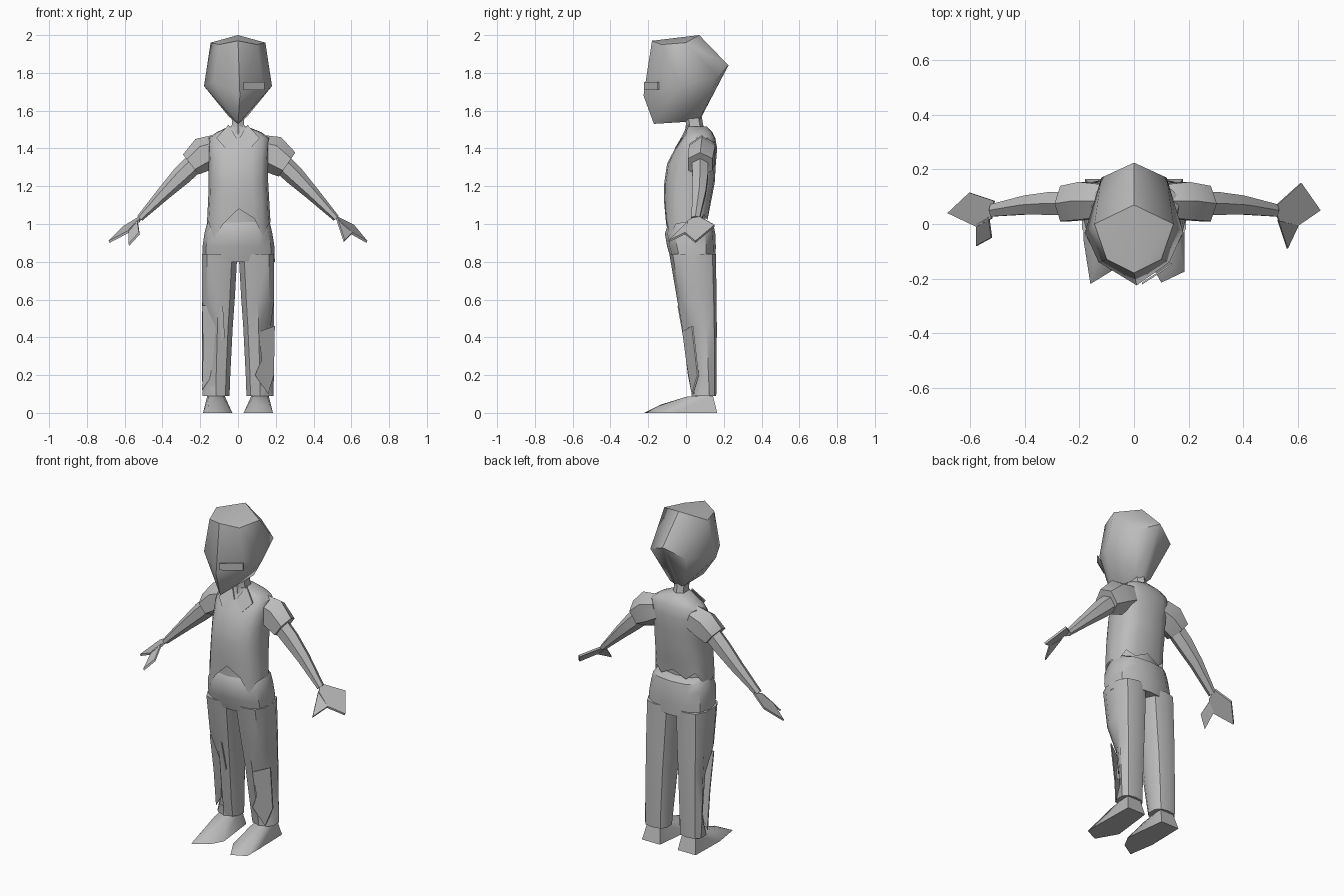
import bpy, bmesh, math
from mathutils import Vector

grey = bpy.data.materials.new("plain_grey")
grey.diffuse_color = (0.5, 0.5, 0.5, 1)


def finish(name, bm, angle=40):
    bmesh.ops.remove_doubles(bm, verts=bm.verts, dist=0.0005)
    bmesh.ops.recalc_face_normals(bm, faces=bm.faces)
    me = bpy.data.meshes.new(name)
    bm.to_mesh(me)
    bm.free()
    ob = bpy.data.objects.new(name, me)
    bpy.context.collection.objects.link(ob)
    me.materials.append(grey)
    bpy.ops.object.select_all(action='DESELECT')
    ob.select_set(True)
    bpy.context.view_layer.objects.active = ob
    bpy.ops.object.shade_smooth_by_angle(angle=math.radians(angle))
    return ob


def hull(name, points, angle=50):
    bm = bmesh.new()
    for p in points:
        bm.verts.new(p)
    bmesh.ops.convex_hull(bm, input=bm.verts)
    return finish(name, bm, angle)


def loft(name, rings, cap_start=True, cap_end=True, angle=40):
    bm = bmesh.new()
    vs = [[bm.verts.new(p) for p in r] for r in rings]
    n = len(vs[0])
    for a, b in zip(vs, vs[1:]):
        for i in range(n):
            j = (i + 1) % n
            bm.faces.new((a[i], a[j], b[j], b[i]))
    if cap_start:
        bm.faces.new(vs[0])
    if cap_end:
        bm.faces.new(vs[-1])
    return finish(name, bm, angle)


def plate(name, points, thick=0.008, push=(0, 1, 0)):
    push = Vector(push) * thick
    a = [Vector(p) for p in points]
    return loft(name, [a, [p + push for p in a]])


def level(z, x0, x1, y0, y1, n=10, power=0.75):
    """Rounded box ring at height z, starting at the front."""
    out = []
    for i in range(n):
        t = 2 * math.pi * i / n - math.pi / 2
        c, s = math.cos(t), math.sin(t)
        c, s = (math.copysign(abs(v) ** power, v) for v in (c, s))
        out.append(Vector(((x0 + x1) / 2 + c * (x1 - x0) / 2,
                           (y0 + y1) / 2 + s * (y1 - y0) / 2, z)))
    return out


def limb(name, side, stations, n=6):
    """Tube along x/z stations of (x, y, z, depth radius, normal radius)."""
    rings = []
    for i, (x, y, z, ry, rn) in enumerate(stations):
        a, b = stations[max(i - 1, 0)], stations[min(i + 1, len(stations) - 1)]
        d = Vector((b[0] - a[0], 0, b[2] - a[2])).normalized()
        nrm = Vector((-d.z, 0, d.x))
        ring = []
        for k in range(n):
            t = 2 * math.pi * (k + 0.5) / n
            p = Vector((x, y, z)) + nrm * rn * math.sin(t) + Vector((0, ry * math.cos(t), 0))
            ring.append(Vector((p.x * side, p.y, p.z)))
        rings.append(ring)
    return loft(name, rings)


# Head: faceted block with a front ridge and pointed chin
head = [(0, -0.18, 1.97), (0.01, -0.225, 1.68), (0, -0.17, 1.53),
        (0, 0.07, 1.545), (0, 0.07, 2.0), (0, 0.225, 1.84)]
for s in (-1, 1):
    head += [(s * 0.145, 0.0, 1.96), (s * 0.18, -0.03, 1.73), (s * 0.12, 0.17, 1.78),
             (s * 0.13, -0.14, 1.75), (s * 0.10, -0.13, 1.95), (s * 0.05, 0.08, 1.57)]
hull("head", head)

# Small bar across one side of the face
plate("face_bar", [(0.03, -0.222, 1.71), (0.14, -0.150, 1.71),
                   (0.14, -0.150, 1.752), (0.03, -0.222, 1.752)])

# Neck
loft("neck", [level(1.46, -0.055, 0.055, -0.01, 0.11, 6),
              level(1.53, -0.035, 0.035, 0.0, 0.09, 6),
              level(1.59, -0.04, 0.04, -0.01, 0.08, 6)])

# Shirt with ragged hem, height given per hem corner from the front round
hem = [1.08, 1.03, 0.935, 1.0, 1.01, 0.99, 1.05, 1.02,
       1.06, 1.02, 1.06, 1.0, 0.99, 1.01, 0.92, 1.0]
bottom = level(1.0, -0.165, 0.172, -0.112, 0.12, 16)
for p, z in zip(bottom, hem):
    p.z = z
loft("shirt", [bottom,
               level(1.13, -0.158, 0.165, -0.117, 0.135, 16),
               level(1.22, -0.155, 0.16, -0.115, 0.152, 16),
               level(1.32, -0.155, 0.16, -0.10, 0.158, 16),
               level(1.40, -0.16, 0.165, -0.058, 0.165, 16),
               level(1.455, -0.155, 0.165, -0.02, 0.155, 16),
               level(1.485, -0.115, 0.125, 0.0, 0.14, 16),
               level(1.515, -0.05, 0.05, 0.0, 0.11, 16)], cap_start=False)
loft("belly", [level(0.98, -0.15, 0.15, -0.09, 0.10),
               level(1.15, -0.14, 0.14, -0.095, 0.11)])

# Collar flaps
for s, n in ((-1, "left"), (1, "right")):
    plate(n + "_collar", [(s * 0.005, -0.03, 1.45), (s * 0.065, -0.06, 1.40),
                          (s * 0.115, -0.025, 1.455), (s * 0.05, 0.01, 1.525)])

# Trousers: hips and two straight legs
loft("hips", [level(0.80, -0.19, 0.195, -0.075, 0.155, 12),
              level(0.88, -0.188, 0.193, -0.10, 0.158, 12),
              level(0.95, -0.178, 0.182, -0.112, 0.155, 12),
              level(1.0, -0.165, 0.17, -0.095, 0.145, 12),
              level(1.025, -0.15, 0.155, -0.08, 0.10, 12)])
leg_rows = [(0.09, 0.042, 0.19, 0.035, 0.16), (0.20, 0.038, 0.193, 0.015, 0.162),
            (0.45, 0.025, 0.193, -0.02, 0.163), (0.60, 0.014, 0.195, -0.047, 0.162),
            (0.84, 0.0, 0.195, -0.088, 0.158)]
for s, n in ((-1, "left"), (1, "right")):
    rings = []
    for z, a, b, y0, y1 in leg_rows:
        ring = level(z, a, b, y0, y1, 10)
        # Torn lower leg: the outer front corners sink in
        if z in (0.20, 0.45):
            for k in (1, 2):
                ring[k] += Vector((-0.018, 0.03, 0))
        rings.append([Vector((p.x * s, p.y, p.z)) for p in ring])
    loft(n + "_leg", rings)

# Loose torn cloth pieces on the outer shins
plate("left_torn_flap", [(-0.19, 0.0, 0.57), (-0.08, -0.045, 0.565),
                         (-0.07, -0.015, 0.40), (-0.12, 0.01, 0.34), (-0.185, 0.03, 0.35)])
plate("left_torn_strip", [(-0.185, 0.03, 0.35), (-0.12, 0.01, 0.34),
                          (-0.15, 0.05, 0.18), (-0.19, 0.06, 0.12)])
plate("right_torn_flap", [(0.195, 0.03, 0.46), (0.11, -0.02, 0.43),
                          (0.125, 0.0, 0.28), (0.09, 0.01, 0.20), (0.16, 0.03, 0.10), (0.19, 0.06, 0.2)])

# Shoes: low wedges with a pointed toe and a short ankle
for s, n, toe in ((-1, "left", [(0.16, -0.22), (0.07, -0.165)]),
                  (1, "right", [(0.185, -0.175), (0.10, -0.215)])):
    sole = [(s * x, y, 0) for x, y in toe + [(0.185, -0.06), (0.03, -0.09),
                                             (0.18, 0.165), (0.06, 0.165)]]
    top = [(s * x, y, z) for x, y, z in ((0.15, -0.15, 0.035), (0.10, -0.13, 0.045),
           (0.155, 0.0, 0.085), (0.08, 0.0, 0.085), (0.16, 0.14, 0.10), (0.075, 0.14, 0.10))]
    hull(n + "_shoe", sole + top)
    loft(n + "_ankle", [level(z, *sorted((s * 0.07, s * 0.165)), 0.03, 0.14, 6)
                        for z in (0.04, 0.14)])

# Sleeves and tapering arms
for s, n, d in ((-1, "left", 0.0), (1, "right", 0.01)):
    limb(n + "_sleeve", s, [(0.11, 0.085, 1.395, 0.07, 0.08),
                            (0.18, 0.085, 1.37, 0.08, 0.092 + d),
                            (0.25 + d, 0.075, 1.315, 0.075, 0.067 + d)])
    limb(n + "_arm", s, [(0.21, 0.075, 1.34, 0.05, 0.055),
                         (0.30, 0.075, 1.255, 0.048, 0.052),
                         (0.39, 0.07, 1.165, 0.04, 0.038),
                         (0.52, 0.05, 1.03, 0.026, 0.018)])

# Flat mitten hands with a separate thumb
down = (0.4, 0, 0.9)
plate("left_hand", [(-0.51, 0.085, 1.035), (-0.60, 0.115, 0.98), (-0.68, 0.04, 0.90),
                    (-0.575, -0.01, 0.955), (-0.52, 0.02, 1.01)], 0.012, (-0.4, 0, 0.9))
plate("left_thumb", [(-0.53, 0.025, 1.01), (-0.575, 0.0, 0.96),
                     (-0.575, -0.08, 0.885), (-0.52, -0.05, 0.945)], 0.012, (-0.4, 0, 0.9))
plate("right_hand", [(0.51, 0.06, 1.035), (0.61, 0.15, 0.985), (0.68, 0.05, 0.90),
                     (0.60, -0.005, 0.945), (0.53, 0.01, 1.01)], 0.012, down)
plate("right_thumb", [(0.525, 0.015, 1.01), (0.60, -0.005, 0.945),
                      (0.56, -0.09, 0.905)], 0.012, down)
